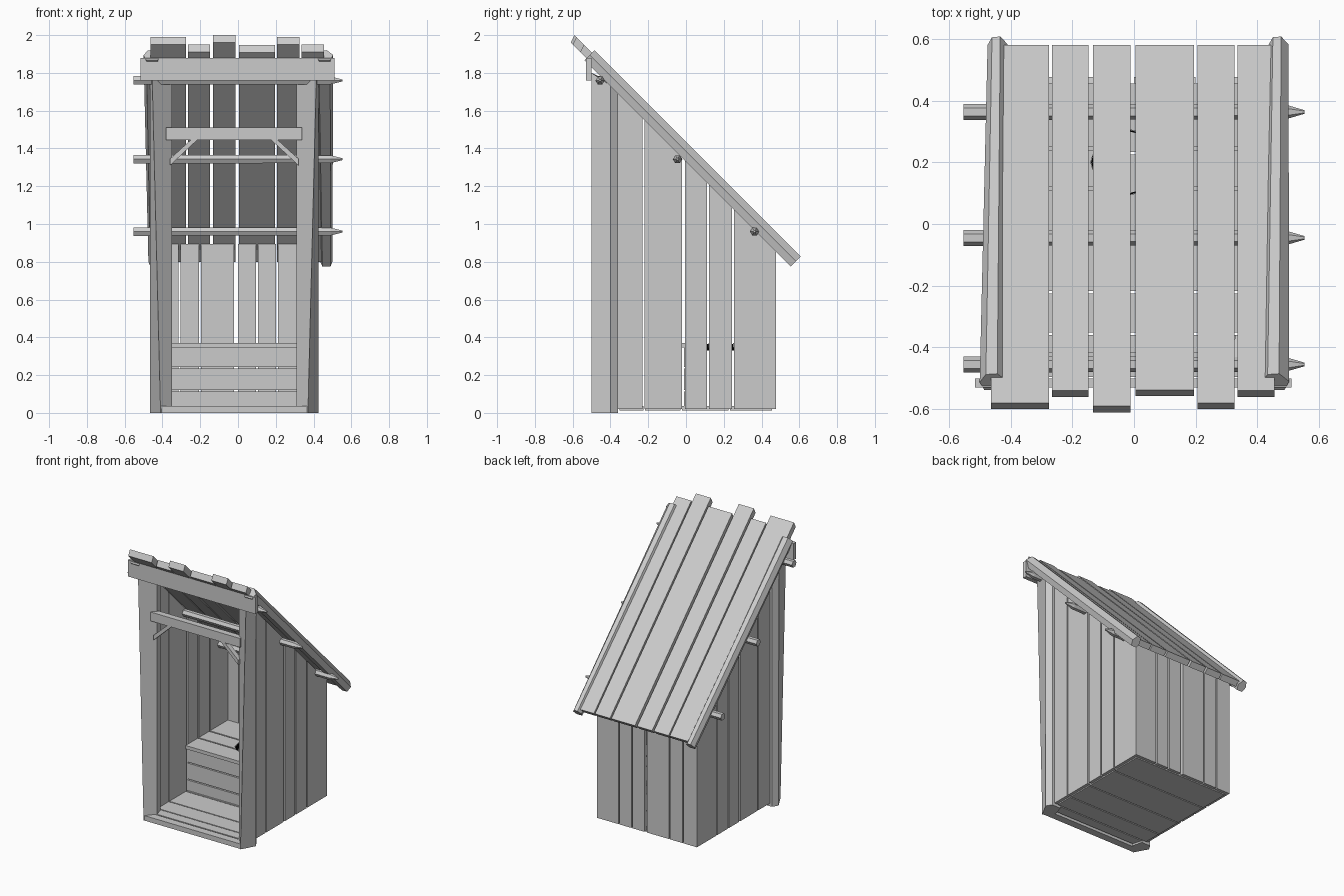
import bpy, bmesh, math

if "Cube" in bpy.data.objects:
    bpy.data.objects.remove(bpy.data.objects["Cube"])

CX = -0.02  # mid-plane of the hut body


def loft(name, rings, closed=False):
    """Solid skinned through rings of 3D points; closed joins last ring to first."""
    bm = bmesh.new()
    vs = [[bm.verts.new(p) for p in r] for r in rings]
    n = len(rings[0])
    for a, b in zip(vs, vs[1:] + (vs[:1] if closed else [])):
        for i in range(n):
            j = (i + 1) % n
            bm.faces.new((a[i], a[j], b[j], b[i]))
    if not closed:
        bm.faces.new(vs[0][::-1])
        bm.faces.new(vs[-1])
    bmesh.ops.recalc_face_normals(bm, faces=bm.faces)
    me = bpy.data.meshes.new(name)
    bm.to_mesh(me)
    bm.free()
    ob = bpy.data.objects.new(name, me)
    bpy.context.collection.objects.link(ob)
    return ob


def box(name, x0, x1, y0, y1, z0, z1):
    return loft(name, [[(x0, y0, z), (x1, y0, z), (x1, y1, z), (x0, y1, z)] for z in (z0, z1)])


def roof_pt(x, d, s):
    """Roof frame: d = y - z runs down the slope, s = y + z goes out of it."""
    return (x, (s + d) / 2, (s - d) / 2)


def under_roof(y, s=1.335):
    return s - y


# Side walls: vertical planks cut to the roof slope, inset from the posts
side_gaps = [(-0.40, -0.23), (-0.22, -0.022), (-0.006, 0.11), (0.122, 0.243), (0.255, 0.463)]
for side, tag in ((-1, "left"), (1, "right")):
    xo, xi = CX + side * 0.402, CX + side * 0.38
    for i, (a, b) in enumerate(side_gaps):
        loft(f"{tag}_wall_plank_{i}", [
            [(x, a, 0.02), (x, b, 0.02), (x, b, under_roof(b)), (x, a, under_roof(a))] for x in (xo, xi)])

# Back wall planks
back = [(-0.422, -0.315), (-0.305, -0.207), (-0.197, -0.02), (0.0, 0.095), (0.106, 0.2), (0.211, 0.382)]
for i, (a, b) in enumerate(back):
    loft(f"back_wall_plank_{i}", [
        [(x, 0.455, 0.02), (x, 0.477, 0.02), (x, 0.477, under_roof(0.477, 1.35)),
         (x, 0.455, under_roof(0.455, 1.35))] for x in (a, b)])

# Front corner posts: rough-hewn poles that twist slightly towards the foot
post_foot = [(0.33, -0.43), (0.39, -0.5), (0.445, -0.40), (0.42, -0.36), (0.35, -0.36)]
post_head = [(0.33, -0.43), (0.435, -0.5), (0.447, -0.40), (0.42, -0.36), (0.35, -0.36)]
for side, tag in ((-1, "left"), (1, "right")):
    loft(f"{tag}_front_post", [
        [(CX + side * x, y, 0.0) for x, y in post_foot],
        [(CX + side * x, y, min(1.80, under_roof(y))) for x, y in post_head]])

# Header, door lintel and its corner braces
box("front_header", -0.515, 0.51, -0.53, -0.5, 1.76, 1.88)
box("door_lintel", -0.38, 0.34, -0.46, -0.415, 1.445, 1.51)
for side, tag in ((-1, "left"), (1, "right")):
    loft(f"{tag}_door_brace", [
        [(CX + side * x, y, z) for x, z in ((0.34, 1.31), (0.34, 1.345), (0.225, 1.45), (0.19, 1.45))]
        for y in (-0.455, -0.42)])

# Floor boards and front sill
box("front_sill", -0.41, 0.37, -0.495, -0.44, 0.0, 0.036)
floor = [(-0.43, -0.36), (-0.352, -0.225), (-0.217, -0.03), (-0.022, 0.225), (0.233, 0.455)]
for i, (a, b) in enumerate(floor):
    box(f"floor_board_{i}", -0.40, 0.36, a, b, 0.012, 0.036)

# Bench front boards
for i, (a, b) in enumerate([(0.036, 0.112), (0.12, 0.235), (0.243, 0.345)]):
    box(f"bench_front_board_{i}", -0.40, 0.36, -0.01, 0.015, a, b)

# Bench seat boards with a round opening
HX, HY, HR, SIDES = -0.03, 0.2, 0.11, 12


def circle(r, z):
    return [(HX + r * math.cos(2 * math.pi * k / SIDES), HY + r * math.sin(2 * math.pi * k / SIDES), z)
            for k in range(SIDES)]


cutter = loft("seat_hole_cutter", [circle(HR, 0.25), circle(HR, 0.45)])
cutter.hide_render = True
cutter.display_type = 'WIRE'
for i, (a, b) in enumerate([(-0.03, 0.11), (0.12, 0.24), (0.25, 0.455)]):
    seat = box(f"bench_seat_board_{i}", -0.40, 0.36, a, b, 0.345, 0.37)
    m = seat.modifiers.new("hole", 'BOOLEAN')
    m.object = cutter
    m.operation = 'DIFFERENCE'
    m.solver = 'EXACT'

# Black lining of the opening
black = bpy.data.materials.new("lining_black")
black.diffuse_color = (0.0, 0.0, 0.0, 1)
black.use_nodes = True
black.node_tree.nodes["Principled BSDF"].inputs["Base Color"].default_value = black.diffuse_color
lining = loft("seat_hole_lining", [circle(HR - 0.001, 0.33), circle(HR - 0.001, 0.365),
                                   circle(HR - 0.006, 0.365), circle(HR - 0.006, 0.33)], closed=True)
lining.data.materials.append(black)

# Roof planks with staggered upper ends
roof = [(-0.463, -0.275, -2.57), (-0.266, -0.147, -2.49), (-0.133, -0.012, -2.59),
        (0.005, 0.195, -2.485), (0.206, 0.326, -2.57), (0.335, 0.455, -2.49)]
for i, (a, b, d0) in enumerate(roof):
    loft(f"roof_plank_{i}", [
        [roof_pt(a, d + e, 1.35), roof_pt(b, d + e, 1.35), roof_pt(b, d, 1.41), roof_pt(a, d, 1.41)]
        for d, e in ((d0, 0.02), (-0.25, 0.0))])

# Edge beams along both roof sides, hewn six-sided and slightly narrower at the eave
hexa = [(-0.045, 0.0), (-0.025, 0.05), (0.012, 0.055), (0.045, 0.005), (0.03, -0.05), (-0.03, -0.05)]
for tag, xf, xb in (("left", -0.455, -0.442), ("right", 0.458, 0.468)):
    m = 1 if tag == "right" else -1
    loft(f"{tag}_roof_edge_beam", [
        [roof_pt(x + w * px, d, 1.38 + ps) for px, ps in hexa]
        for x, w, d in ((xf, 1.0, -2.405), (xb, 0.72, -0.22))])

# Cross poles under the roof, blunt on the left and whittled to a point on the right
for i, (y, z) in enumerate([(-0.455, 1.76), (-0.045, 1.343), (0.363, 0.96)]):
    loft(f"roof_pole_{i}", [
        [(x, y + r * math.cos(k * math.pi / 3), z + r * math.sin(k * math.pi / 3)) for k in range(6)]
        for x, r in ((-0.552, 0.026), (0.49, 0.024), (0.552, 0.006))])
